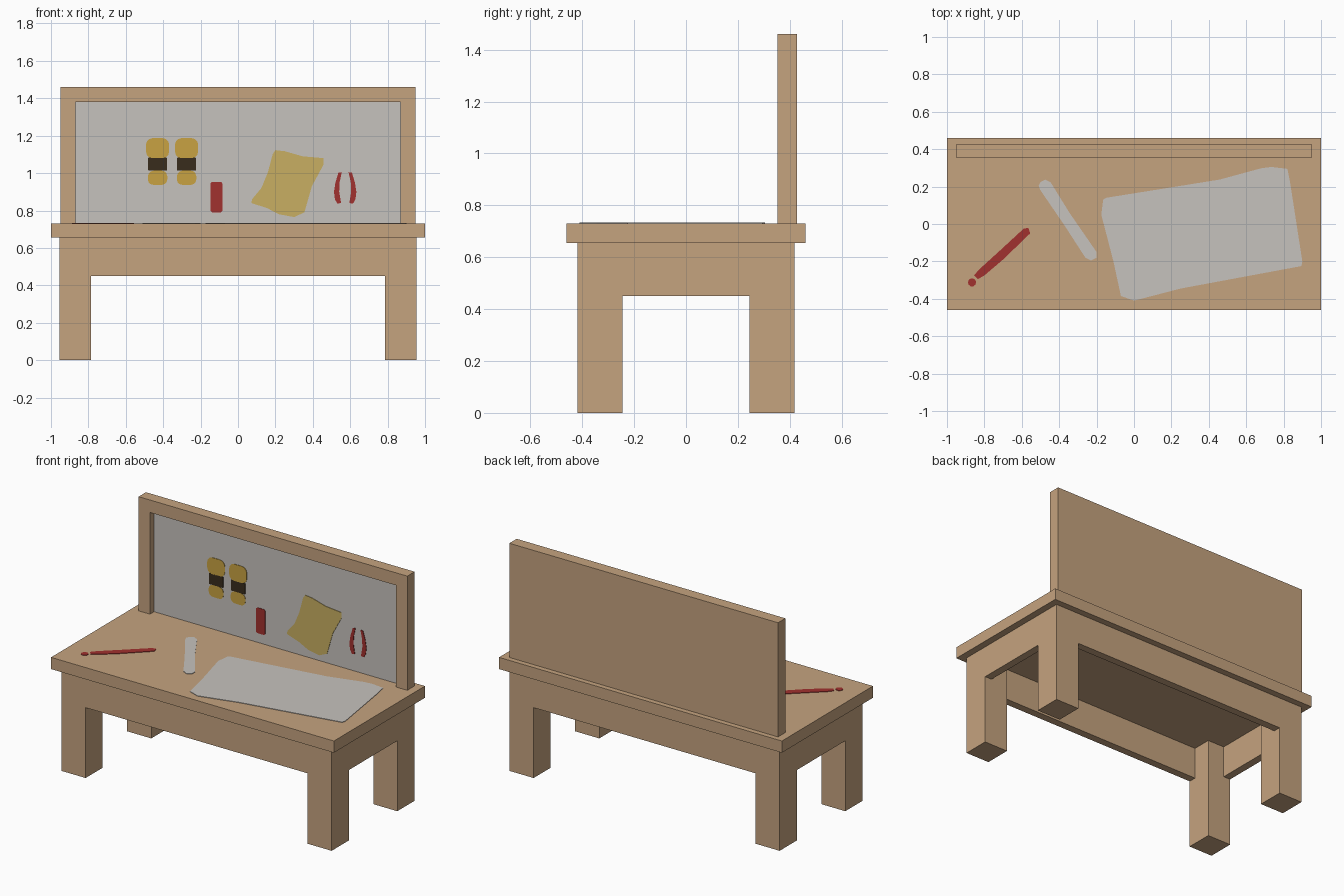
import bpy, bmesh, math

if "Cube" in bpy.data.objects:
    bpy.data.objects.remove(bpy.data.objects["Cube"])


def material(name, rgb):
    """One flat colour, given as sRGB 0-255 and stored linear."""
    m = bpy.data.materials.new(name)
    lin = [((c / 255 + 0.055) / 1.055) ** 2.4 for c in rgb]
    m.diffuse_color = (*lin, 1)
    m.use_nodes = True
    m.node_tree.nodes["Principled BSDF"].inputs["Base Color"].default_value = m.diffuse_color
    return m


WOOD = material("light wood", (197, 163, 127))
GREY = material("pale grey", (198, 194, 189))
GOLD = material("gold", (200, 162, 66))
STRAW = material("straw yellow", (200, 175, 98))
DARK = material("dark brown", (56, 44, 28))
RED = material("red", (161, 49, 46))


def prism(name, pts, axis, start, end, mat):
    """Extrude an outline: axis 'z' takes (x, y) points, axis 'y' takes (x, z)."""
    bm = bmesh.new()
    place = (lambda a, b: (a, b, start)) if axis == 'z' else (lambda a, b: (a, start, b))
    face = bm.faces.new([bm.verts.new(place(a, b)) for a, b in pts])
    new = bmesh.ops.extrude_face_region(bm, geom=[face])["geom"]
    d = end - start
    bmesh.ops.translate(bm, vec=(0, 0, d) if axis == 'z' else (0, d, 0),
                        verts=[v for v in new if isinstance(v, bmesh.types.BMVert)])
    bmesh.ops.recalc_face_normals(bm, faces=bm.faces)
    me = bpy.data.meshes.new(name)
    bm.to_mesh(me)
    bm.free()
    me.materials.append(mat)
    ob = bpy.data.objects.new(name, me)
    bpy.context.collection.objects.link(ob)
    return ob


def box(name, x0, x1, y0, y1, z0, z1, mat=WOOD):
    return prism(name, [(x0, y0), (x1, y0), (x1, y1), (x0, y1)], 'z', z0, z1, mat)


def rounded(x0, x1, z0, z1, r):
    """Rectangle outline with round corners."""
    corners = [(x1 - r, z1 - r), (x0 + r, z1 - r), (x0 + r, z0 + r), (x1 - r, z0 + r)]
    return [(cx + r * math.cos(math.radians(90 * i + a)), cz + r * math.sin(math.radians(90 * i + a)))
            for i, (cx, cz) in enumerate(corners) for a in (0, 30, 60, 90)]


# Table top, legs and aprons
TOP = 0.73
UNDER = 0.655
box("table_top", -1, 1, -0.46, 0.46, UNDER, TOP)
for sx, side in ((-1, "left"), (1, "right")):
    xs = sorted((sx * 0.785, sx * 0.955))
    for sy, end in ((-1, "front"), (1, "back")):
        ys = sorted((sy * 0.245, sy * 0.418))
        box(f"{end}_{side}_leg", *xs, *ys, 0, UNDER)
    xs = sorted((sx * 0.905, sx * 0.955))
    box(f"{side}_apron", *xs, -0.245, 0.245, 0.45, UNDER)
for sy, end in ((-1, "front"), (1, "back")):
    ys = sorted((sy * 0.368, sy * 0.418))
    box(f"{end}_apron", -0.785, 0.785, *ys, 0.45, UNDER)

# Back board: raised frame, wooden backing and grey inset panel
PANEL = 0.395
prism("board_frame", [(-0.95, TOP), (-0.95, 1.46), (0.95, 1.46), (0.95, TOP),
                      (0.87, TOP), (0.87, 1.38), (-0.87, 1.38), (-0.87, TOP)],
      'y', 0.353, 0.40, WOOD)
box("board_backing", -0.95, 0.95, 0.40, 0.427, TOP, 1.46)
box("board_panel", -0.87, 0.87, PANEL, 0.40, TOP, 1.38, GREY)


def on_wall(name, pts, mat):
    return prism(name, pts, 'y', PANEL, PANEL - 0.003, mat)


def on_table(name, pts, mat):
    return prism(name, pts, 'z', TOP, TOP + 0.003, mat)


# Pair of brushes with dark bands
for x, side in ((-0.43, "left"), (-0.275, "right")):
    on_wall(f"{side}_brush_head", rounded(x - 0.062, x + 0.062, 1.08, 1.187, 0.035), GOLD)
    on_wall(f"{side}_brush_band", rounded(x - 0.05, x + 0.05, 1.013, 1.083, 0.003), DARK)
    on_wall(f"{side}_brush_tip", rounded(x - 0.052, x + 0.052, 0.937, 1.013, 0.03), GOLD)

# Red block, cloth and pliers on the wall
on_wall("red_block", rounded(-0.147, -0.083, 0.79, 0.953, 0.012), RED)
on_wall("hanging_cloth", [
    (0.20, 1.123), (0.25, 1.117), (0.345, 1.09), (0.457, 1.08), (0.457, 1.045),
    (0.395, 0.93), (0.355, 0.79), (0.30, 0.765), (0.22, 0.78), (0.155, 0.813),
    (0.072, 0.84), (0.075, 0.86), (0.125, 0.92), (0.16, 1.005), (0.185, 1.10)], STRAW)
for s, side in ((-1, "left"), (1, "right")):
    on_wall(f"{side}_plier_handle", [
        (0.573 + s * dx, z) for dx, z in (
            (0.018, 1.005), (0.036, 1.003), (0.052, 0.95), (0.060, 0.90),
            (0.055, 0.86), (0.042, 0.837), (0.022, 0.84), (0.032, 0.90), (0.030, 0.95))], RED)

# Sheet and sticks lying on the table
on_table("paper_sheet", [
    (-0.175, 0.05), (-0.165, 0.13), (-0.15, 0.14), (0.10, 0.18), (0.46, 0.238),
    (0.68, 0.298), (0.735, 0.305), (0.82, 0.295), (0.835, 0.22), (0.90, -0.20),
    (0.895, -0.225), (0.25, -0.345), (0.0, -0.41), (-0.07, -0.385), (-0.11, -0.20)], GREY)
on_table("grey_stick", [
    (-0.51, 0.205), (-0.50, 0.225), (-0.475, 0.237), (-0.445, 0.222), (-0.345, 0.06),
    (-0.20, -0.15), (-0.20, -0.18), (-0.23, -0.195), (-0.26, -0.18), (-0.37, -0.01),
    (-0.50, 0.18)], GREY)
on_table("red_pencil", [
    (-0.59, -0.025), (-0.565, -0.02), (-0.555, -0.05), (-0.70, -0.19), (-0.80, -0.275),
    (-0.835, -0.295), (-0.855, -0.275), (-0.83, -0.245), (-0.72, -0.145)], RED)
on_table("red_pencil_tip", [
    (-0.866 + 0.022 * math.cos(a * math.pi / 5), -0.312 + 0.022 * math.sin(a * math.pi / 5))
    for a in range(10)], RED)
